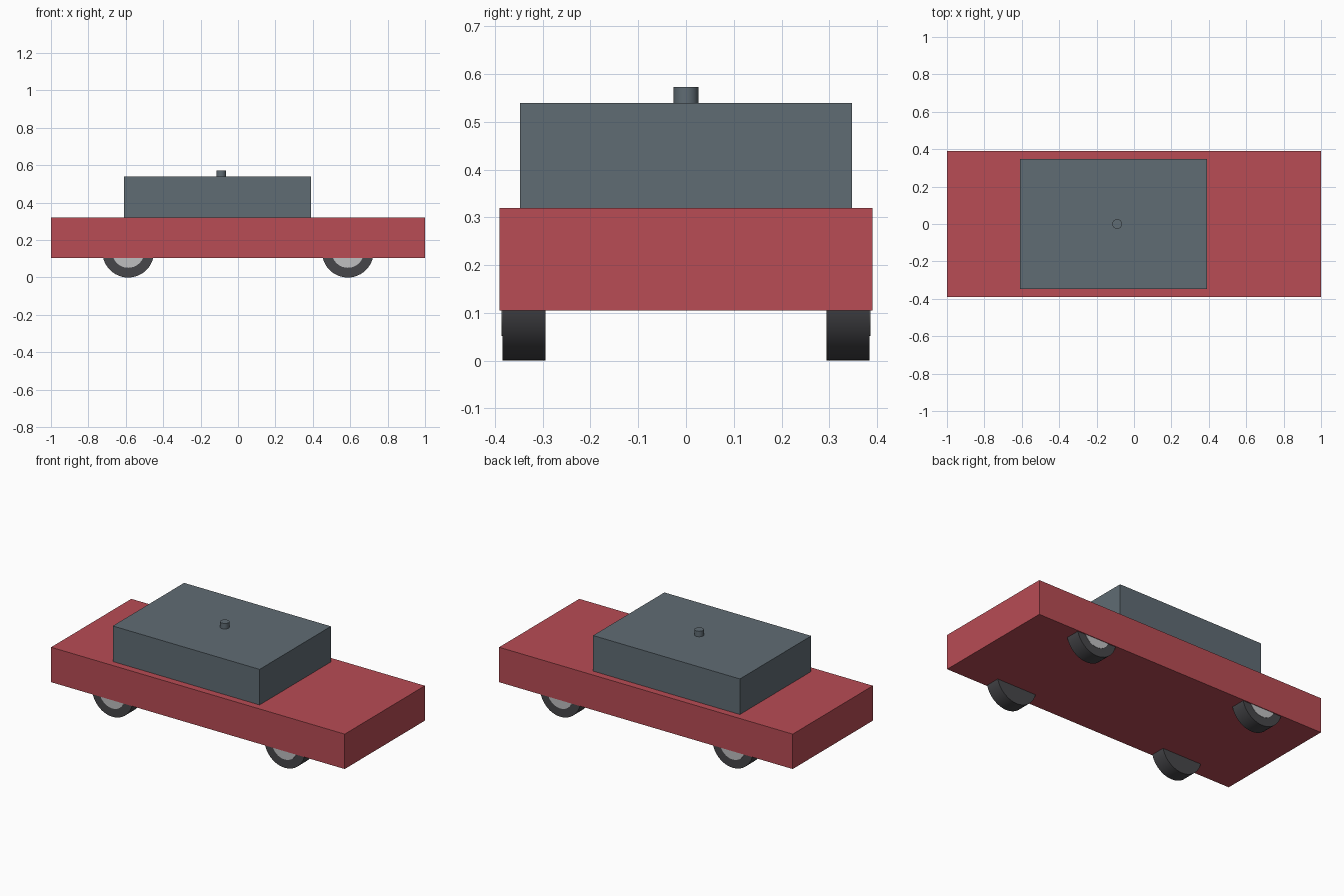
import bpy
import math

if "Cube" in bpy.data.objects:
    bpy.data.objects.remove(bpy.data.objects["Cube"], do_unlink=True)


def make_material(name, rgb):
    mat = bpy.data.materials.new(name)
    mat.use_nodes = True
    colour = (*rgb, 1.0)
    mat.diffuse_color = colour
    bsdf = next(n for n in mat.node_tree.nodes if n.type == 'BSDF_PRINCIPLED')
    bsdf.inputs["Base Color"].default_value = colour
    return mat


RED = make_material("body red", (0.479, 0.072, 0.089))
SLATE = make_material("slate grey", (0.117, 0.150, 0.174))
RUBBER = make_material("tyre black", (0.061, 0.061, 0.067))
SILVER = make_material("hub silver", (0.52, 0.52, 0.53))


def box(name, low, high, mat):
    centre = [(a + b) / 2 for a, b in zip(low, high)]
    bpy.ops.mesh.primitive_cube_add(size=1, location=centre)
    obj = bpy.context.object
    obj.name = name
    obj.scale = [b - a for a, b in zip(low, high)]
    bpy.ops.object.transform_apply(location=False, rotation=False, scale=True)
    obj.data.materials.append(mat)


def cylinder(name, radius, depth, centre, mat, along_y=False):
    bpy.ops.mesh.primitive_cylinder_add(
        vertices=48, radius=radius, depth=depth, location=centre,
        rotation=(math.pi / 2 if along_y else 0, 0, 0))
    obj = bpy.context.object
    obj.name = name
    obj.data.materials.append(mat)
    bpy.ops.object.shade_smooth_by_angle(angle=math.radians(30))


# Lower body and cabin block
box("body", (-1, -0.39, 0.105), (1, 0.39, 0.32), RED)
box("cabin", (-0.61, -0.347, 0.32), (0.39, 0.347, 0.539), SLATE)

# Roof knob, sunk slightly into the cabin
cylinder("roof_knob", 0.026, 0.044, (-0.09, 0, 0.551), SLATE)

# Four wheels, each with a hub that stands just proud of the tyre
WHEEL_R, HUB_R = 0.138, 0.086
for end, x in (("right", -0.587), ("left", 0.587)):
    for side, s in (("front", -1), ("back", 1)):
        cylinder(f"{side}_{end}_tyre", WHEEL_R, 0.09,
                 (x, s * 0.339, WHEEL_R), RUBBER, True)
        cylinder(f"{side}_{end}_hub", HUB_R, 0.05,
                 (x, s * 0.361, WHEEL_R), SILVER, True)
